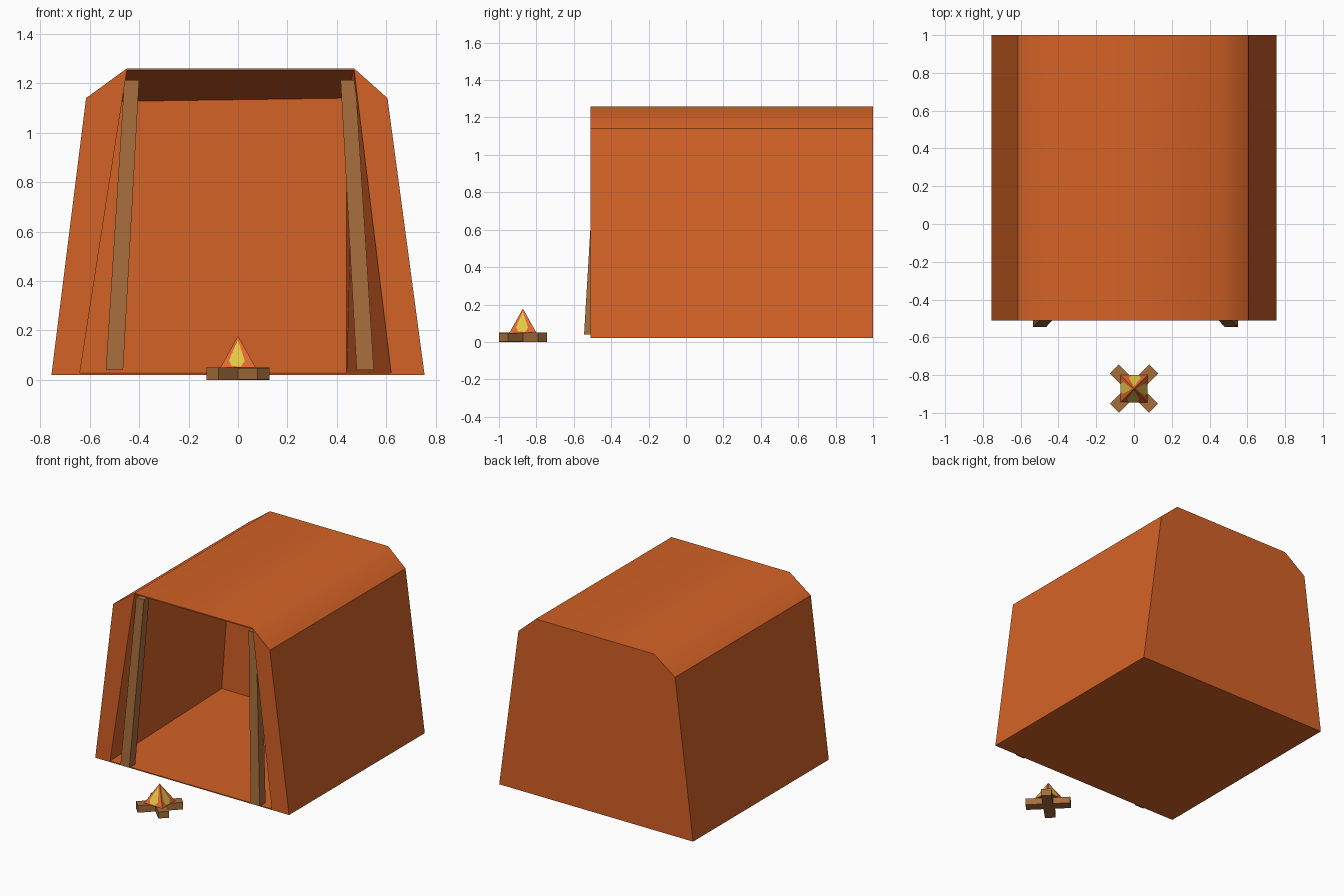
import bpy, bmesh, math
from mathutils import Vector

if "Cube" in bpy.data.objects:
    bpy.data.objects.remove(bpy.data.objects["Cube"])


def material(name, rgb):
    m = bpy.data.materials.new(name)
    m.diffuse_color = (*rgb, 1)
    m.use_nodes = True
    m.node_tree.nodes["Principled BSDF"].inputs["Base Color"].default_value = m.diffuse_color
    return m


CANVAS = material("orange canvas", (0.66, 0.122, 0.019))
WOOD = material("brown wood", (0.38, 0.155, 0.045))
FLAME = material("flame orange", (0.76, 0.135, 0.03))
YELLOW = material("flame yellow", (0.78, 0.58, 0.06))


def make(name, verts, faces, mat, smooth=(), fix=True):
    me = bpy.data.meshes.new(name)
    me.from_pydata(verts, [], faces)
    for i in smooth:
        me.polygons[i].use_smooth = True
    if fix:
        bm = bmesh.new()
        bm.from_mesh(me)
        bmesh.ops.recalc_face_normals(bm, faces=bm.faces)
        bm.to_mesh(me)
        bm.free()
    me.materials.append(mat)
    ob = bpy.data.objects.new(name, me)
    bpy.context.collection.objects.link(ob)
    return ob


# Tent: outer profile swept front to back, with a tapering hollow inside
outer = [(-0.755, 0.02), (-0.615, 1.14), (-0.45, 1.26),
         (0.47, 1.26), (0.605, 1.14), (0.755, 0.02)]
mouth = [(-0.64, 0.027), (-0.45, 1.252), (0.47, 1.252), (0.62, 0.027)]
inner_back = [(-0.68, 0.03), (-0.60, 1.125), (0.44, 1.14), (0.44, 0.03)]
F, B, IB = -0.51, 1.0, 0.79
verts = ([(x, F, z) for x, z in outer] + [(x, B, z) for x, z in outer]
         + [(x, F, z) for x, z in mouth] + [(x, IB, z) for x, z in inner_back])
faces = [(i, (i + 1) % 6, (i + 1) % 6 + 6, i + 6) for i in range(6)]
faces += [(12 + i, 12 + (i + 1) % 4, 16 + (i + 1) % 4, 16 + i) for i in range(4)]
faces += [(6, 7, 8, 9, 10, 11), (16, 17, 18, 19)]            # back walls
faces += [(0, 1, 2, 13, 12), (3, 4, 5, 15, 14),              # front flaps
          (2, 3, 14, 13), (5, 0, 12, 15)]                    # thin front rims
make("tent_canvas", verts, faces, CANVAS, smooth=(1, 2, 3))


def loft(name, bottom, top, mat):
    faces = [(3, 2, 1, 0), (4, 5, 6, 7)]
    faces += [(i, (i + 1) % 4, (i + 1) % 4 + 4, i + 4) for i in range(4)]
    return make(name, bottom + top, faces, mat)


def rect(cx, cy, hx, hy, z, angle=0.0):
    c, s = math.cos(angle), math.sin(angle)
    return [(cx + c * x - s * y, cy + s * x + c * y, z)
            for x, y in ((-hx, -hy), (hx, -hy), (hx, hy), (-hx, hy))]


# Leaning entrance posts
for name, xb, xt in (("left_post", -0.50, -0.43), ("right_post", 0.515, 0.445)):
    loft(name, rect(xb, -0.512, 0.035, 0.033, 0.04),
         rect(xt, -0.445, 0.03, 0.03, 1.213), WOOD)

# Crossed camp fire logs
CY = -0.872
for name, a, h in (("fire_log_a", 45, 0.05), ("fire_log_b", -45, 0.048)):
    a = math.radians(a)
    loft(name, rect(0, CY, 0.147, 0.034, 0.05 - h, a),
         rect(0, CY, 0.147, 0.034, h, a), WOOD)

# Flame pyramid
base = rect(0, CY, 0.072, 0.072, 0.049)
apex = (0, CY, 0.178)
make("flame", base + [apex],
     [(3, 2, 1, 0)] + [(i, (i + 1) % 4, 4) for i in range(4)], FLAME)

# Yellow teardrop plate on each flame face
for i in range(4):
    a, b, t = Vector(base[i]), Vector(base[(i + 1) % 4]), Vector(apex)
    mid, side = (a + b) / 2, (b - a)
    n = side.cross(t - mid).normalized() * 0.0012
    drop = [(-0.18, 0.05), (0.08, 0.03), (0.19, 0.2), (0.15, 0.36),
            (0.0, 0.86), (-0.13, 0.55), (-0.25, 0.22)]
    pts = [mid + side * u + (t - mid) * v + n for u, v in drop]
    make("flame_core_%d" % (i + 1), pts, [tuple(range(len(pts)))], YELLOW, fix=False)
